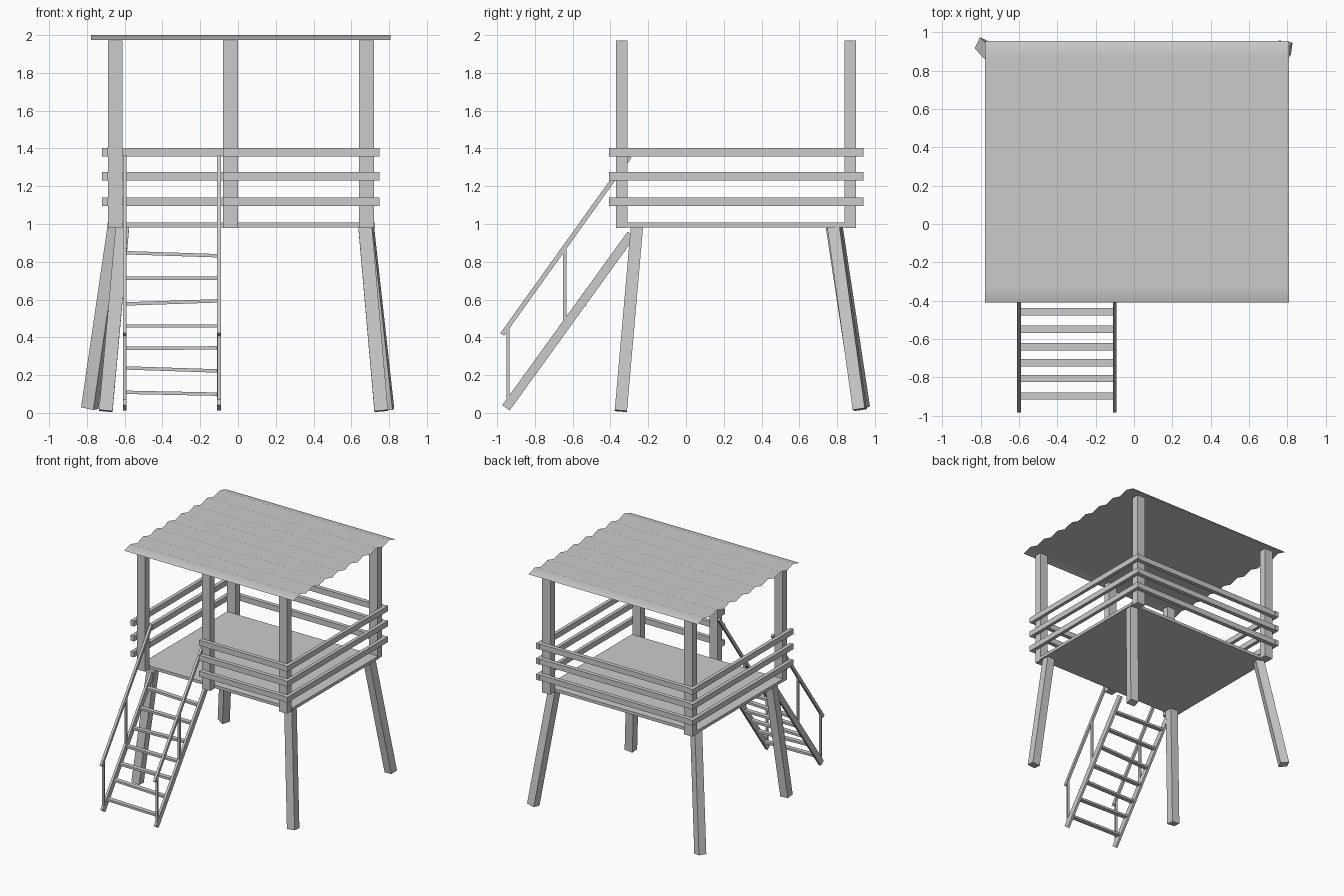
import bpy, bmesh
from math import radians, cos, sin
from mathutils import Vector, Matrix

if "Cube" in bpy.data.objects:
    bpy.data.objects.remove(bpy.data.objects["Cube"])


def beam(name, p, q, w, d, twist=0):
    """Square-cut beam from p to q; w is its size along x (turned by twist), d the other."""
    p, q = Vector(p), Vector(q)
    axis = (q - p).normalized()
    u = Vector((cos(radians(twist)), sin(radians(twist)), 0))
    u = (u - axis * u.dot(axis)).normalized()
    v = axis.cross(u)
    rot = Matrix((u, v, axis)).transposed().to_4x4()
    mat = Matrix.Translation((p + q) / 2) @ rot @ Matrix.Diagonal((w, d, (q - p).length, 1))
    bm = bmesh.new()
    bmesh.ops.create_cube(bm, size=1, matrix=mat)
    return finish(name, bm)


def box(name, x0, x1, y0, y1, z0, z1):
    xm, ym = (x0 + x1) / 2, (y0 + y1) / 2
    return beam(name, (xm, ym, z0), (xm, ym, z1), x1 - x0, y1 - y0)


def finish(name, bm):
    me = bpy.data.meshes.new(name)
    bm.to_mesh(me)
    bm.free()
    ob = bpy.data.objects.new(name, me)
    bpy.context.collection.objects.link(ob)
    return ob


# Deck
box("deck", -0.69, 0.725, -0.31, 0.84, 0.982, 1.007)

# Upright posts: three in front, two at the back
for x, y in [(-0.65, -0.34), (-0.04, -0.34), (0.68, -0.34), (-0.65, 0.87), (0.68, 0.87)]:
    box("post", x - 0.039, x + 0.039, y - 0.03, y + 0.03, 0.98, 1.972)

# Guard rails, front one leaves the ladder opening free
for z in (1.118, 1.253, 1.38):
    z0, z1 = z - 0.023, z + 0.023
    box("front_rail", -0.08, 0.72, -0.405, -0.37, z0, z1)
    box("back_rail", -0.69, 0.72, 0.90, 0.935, z0, z1)
    box("left_rail", -0.72, -0.689, -0.408, 0.94, z0, z1)
    box("right_rail", 0.719, 0.748, -0.408, 0.94, z0, z1)

# Splayed legs
for foot, top, twist in [
    ((-0.70, -0.345, 0.01), (-0.612, -0.26, 0.985), 0),
    ((0.758, -0.345, 0.01), (0.673, -0.26, 0.985), 0),
    ((-0.785, 0.93, 0.025), (-0.645, 0.785, 0.985), -25),
    ((0.787, 0.92, 0.018), (0.68, 0.785, 0.985), -8),
]:
    beam("leg", foot, top, 0.072, 0.065, twist)

# Corrugated roof sheet: zigzag profile drawn along x, smooth shaded
bm = bmesh.new()
N = 16
rows = []
for i in range(N + 1):
    y = -0.41 + 1.363 * i / N
    z = 2.0 if i % 2 else 1.975
    rows.append([bm.verts.new((x, y, z)) for x in (-0.778, 0.808)])
for a, b in zip(rows, rows[1:]):
    bm.faces.new((a[0], a[1], b[1], b[0])).smooth = True
finish("roof_sheet", bm)

# Ladder sides: stringer, handrail and two struts
for x in (-0.60, -0.10):
    beam("stringer", (x, -0.953, 0.027), (x, -0.29, 0.945), 0.02, 0.048)
    beam("handrail", (x, -0.973, 0.415), (x, -0.298, 1.358), 0.02, 0.024)
    beam("short_strut", (x, -0.942, 0.05), (x, -0.942, 0.455), 0.018, 0.016)
    beam("long_strut", (x, -0.642, 0.47), (x, -0.642, 0.875), 0.018, 0.02)

# Slightly uneven treads
for z, tilt in [(0.104, -0.005), (0.23, -0.008), (0.343, 0.001), (0.46, 0),
                (0.585, 0.008), (0.713, 0), (0.84, -0.008)]:
    y = -0.95 + (z - 0.03) * 0.722
    beam("tread", (-0.595, y, z - tilt), (-0.105, y, z + tilt), 0.038, 0.018, 90)
